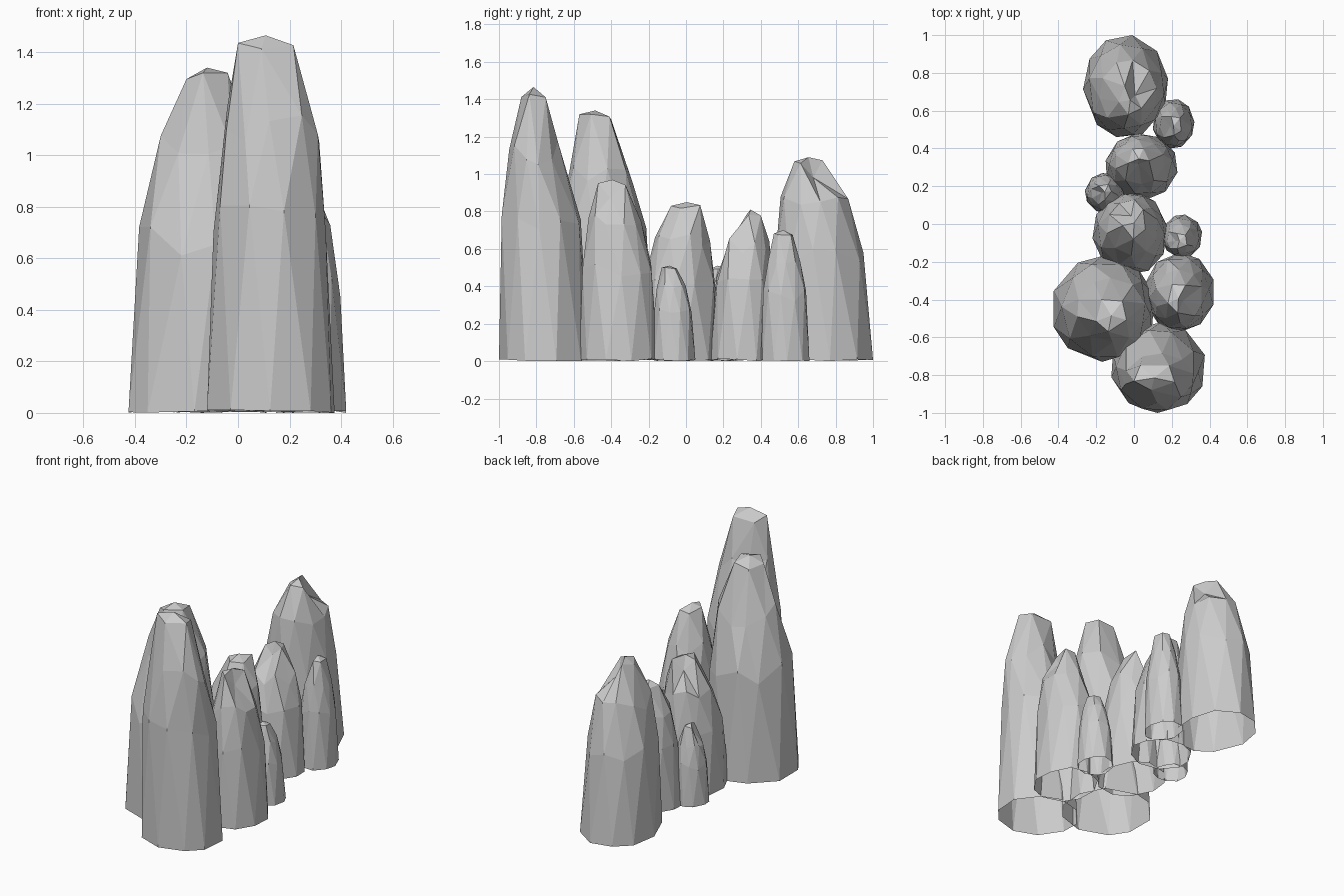
import bpy, bmesh, math, random

if "Cube" in bpy.data.objects:
    bpy.data.objects.remove(bpy.data.objects["Cube"])

N = 10
# ring profile: height fraction, radius relative to the base, twist in half steps
PROFILE = [(0.0, 1.0, 0), (0.5, 0.88, 1), (0.76, 0.67, 2)]


def ring_points(rng, n, phase, jitter):
    """Irregular polygon, stretched to fill the -1..1 square."""
    pts = []
    for k in range(n):
        a = phase + 2 * math.pi * k / n + rng.uniform(-jitter, jitter)
        pts.append((math.cos(a), math.sin(a)))
    xs, ys = [p[0] for p in pts], [p[1] for p in pts]

    def fit(v, vals):
        lo, hi = min(vals), max(vals)
        return 2 * (v - lo) / (hi - lo) - 1
    return [(fit(x, xs), fit(y, ys)) for x, y in pts]


def pillar(name, x0, x1, y0, y1, height, tx0, tx1, ty0, ty1, notch, seed, shoulder=None):
    """Faceted rock column, open below, from base bounds to small crown bounds.
    notch: direction in degrees of a chipped crown corner, or None.
    shoulder: centre and radii of the upper ring where it is uneven."""
    rng = random.Random(seed)
    cx, cy, rx, ry = (x0 + x1) / 2, (y0 + y1) / 2, (x1 - x0) / 2, (y1 - y0) / 2
    tx, ty = (tx0 + tx1) / 2, (ty0 + ty1) / 2
    phase = rng.uniform(0, 0.6)
    bm = bmesh.new()
    rings = []
    for f, s, tw in PROFILE:
        lean = f ** 2
        mx, my = cx + (tx - cx) * lean, cy + (ty - cy) * lean
        sx, sy = rx * s, ry * s
        if tw == 2 and shoulder:
            mx, my, sx, sy = shoulder
        ring = []
        for px, py in ring_points(rng, N, phase + tw * math.pi / N, 0.09):
            z = height * (f + rng.uniform(-0.05, 0.05)) if f else rng.uniform(0, 0.012)
            ring.append(bm.verts.new((mx + px * sx, my + py * sy, z)))
        rings.append(ring)
    rings[0][0].co.z = 0
    # side facets
    for a, b in zip(rings, rings[1:]):
        for k in range(N):
            j = (k + 1) % N
            bm.faces.new((a[k], a[j], b[k]))
            bm.faces.new((a[j], b[j], b[k]))
    # five-sided crown with an uneven rim
    crown = []
    for px, py in ring_points(rng, 5, phase + 2 * math.pi / N, 0.15):
        crown.append(bm.verts.new((tx + px * (tx1 - tx0) / 2,
                                   ty + py * (ty1 - ty0) / 2,
                                   height * rng.uniform(0.96, 0.985))))
    a = rings[-1]
    tip = bm.verts.new((tx, ty, height))
    # chipped corner
    if notch is not None:
        d = math.radians(notch)
        c = max(crown, key=lambda v: (v.co.x - tx) * math.cos(d) + (v.co.y - ty) * math.sin(d))
        c.co.x = tx + (c.co.x - tx) * 0.45
        c.co.y = ty + (c.co.y - ty) * 0.45
        c.co.z = height * 0.9
    for k in range(5):
        j = (k + 1) % 5
        p, q, r = a[2 * k], a[2 * k + 1], a[(2 * k + 2) % N]
        bm.faces.new((p, q, crown[k]))
        bm.faces.new((q, crown[j], crown[k]))
        bm.faces.new((q, r, crown[j]))
        bm.faces.new((crown[k], crown[j], tip))
    mesh = bpy.data.meshes.new(name)
    bm.to_mesh(mesh)
    bm.free()
    bpy.context.collection.objects.link(bpy.data.objects.new(name, mesh))


# base x range, base y range, height, crown x range, crown y range, notch direction
PILLARS = [
    ("back_pillar", -0.27, 0.18, 0.46, 1.00, 1.09, -0.08, 0.04, 0.58, 0.73, 45),
    ("back_small_pillar", 0.10, 0.32, 0.40, 0.66, 0.70, 0.17, 0.25, 0.47, 0.57, 180),
    ("upper_middle_pillar", -0.15, 0.23, 0.13, 0.48, 0.81, -0.03, 0.08, 0.29, 0.40, 250),
    ("left_small_pillar", -0.26, -0.05, 0.06, 0.27, 0.51, -0.19, -0.12, 0.13, 0.21, 180),
    ("middle_pillar", -0.22, 0.18, -0.27, 0.17, 0.85, -0.06, 0.06, -0.08, 0.09, 160),
    ("right_small_pillar", 0.15, 0.36, -0.18, 0.05, 0.51, 0.20, 0.28, -0.13, -0.05, 180),
    ("front_left_pillar", -0.425, 0.11, -0.73, -0.17, 1.34, -0.20, -0.04, -0.57, -0.40, None),
    ("front_right_pillar", 0.06, 0.42, -0.57, -0.15, 0.97, 0.18, 0.29, -0.47, -0.32, 0),
    ("front_pillar", -0.12, 0.375, -1.00, -0.52, 1.465, 0.0, 0.215, -0.88, -0.75, None),
]
SHOULDERS = {
    "front_left_pillar": (-0.12, -0.455, 0.18, 0.17),
    "front_pillar": (0.135, -0.815, 0.18, 0.13),
}
for i, spec in enumerate(PILLARS):
    pillar(*spec, seed=i + 3, shoulder=SHOULDERS.get(spec[0]))
